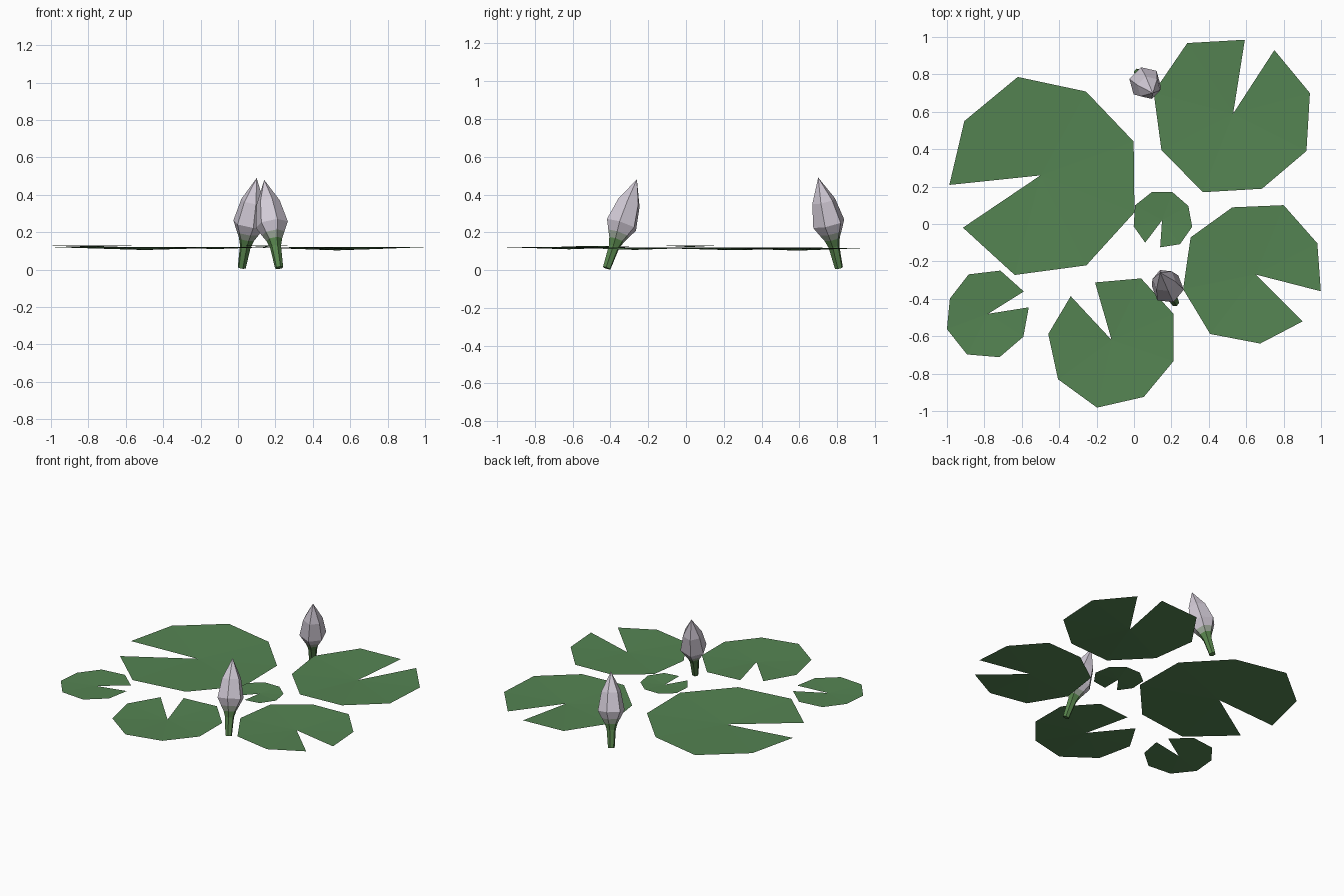
import bpy, bmesh
from math import cos, sin, radians, tau
from mathutils import Vector

cube = bpy.data.objects.get("Cube")
if cube:
    bpy.data.objects.remove(cube, do_unlink=True)


def make_material(name, rgb):
    mat = bpy.data.materials.new(name)
    mat.use_nodes = True
    mat.diffuse_color = (*rgb, 1)
    shader = next(n for n in mat.node_tree.nodes if n.type == "BSDF_PRINCIPLED")
    shader.inputs["Base Color"].default_value = (*rgb, 1)
    return mat


pad_green = make_material("pad green", (0.09, 0.23, 0.085))
stem_green = make_material("stem green", (0.10, 0.24, 0.075))
sepal_sage = make_material("pale sage", (0.36, 0.42, 0.34))
petal_lilac = make_material("petal lilac", (0.64, 0.59, 0.67))


def finish(name, bm, materials):
    mesh = bpy.data.meshes.new(name)
    bm.to_mesh(mesh)
    bm.free()
    for mat in materials:
        mesh.materials.append(mat)
    obj = bpy.data.objects.new(name, mesh)
    bpy.context.collection.objects.link(obj)
    return obj


def lily_pad(name, centre, start, end, radii, low, high):
    """Shallow notched fan: rim radii in hundredths, spread evenly from start to end."""
    bm = bmesh.new()
    hub = bm.verts.new((*centre, low))
    step = (end - start) / (len(radii) - 1)
    rim = []
    for i, r in enumerate(radii):
        a = radians(start + i * step)
        rim.append(bm.verts.new((centre[0] + r / 100 * cos(a),
                                 centre[1] + r / 100 * sin(a), high)))
    for a, b in zip(rim, rim[1:]):
        bm.faces.new((hub, a, b))
    finish(name, bm, [pad_green])


# Floating leaves
lily_pad("large_left_pad", (-0.5, 0.26), 214, 546,
         (50, 55, 54, 54, 53, 51, 54, 50, 49), 0.105, 0.12)
lily_pad("back_pad", (0.53, 0.59), 81, 417,
         (40, 45, 44, 43, 45, 43, 44, 42.5, 40.5), 0.103, 0.118)
lily_pad("right_pad", (0.65, -0.27), -14.4, 315,
         (36, 37, 40, 38, 40, 39.5, 40, 37, 35.5), 0.107, 0.12)
lily_pad("front_pad", (-0.12, -0.62), 133, 466,
         (32, 34, 35.5, 37, 35, 35, 36, 36.5, 32), 0.11, 0.122)
lily_pad("small_left_pad", (-0.78, -0.48), 32, 369,
         (22.5, 24, 23.5, 22, 23.5, 24.5, 24, 22.5, 22), 0.12, 0.128)
lily_pad("small_centre_pad", (0.15, 0.02), -94, 233,
         (14.5, 16, 16.5, 16, 16, 16, 16.5, 15.5, 15), 0.122, 0.13)

# Bud outline: position along the axis, radius, colour slot of the band above it
BUD_PROFILE = ((0, 0.022, 0), (0.24, 0.03, 0), (0.32, 0.043, 1),
               (0.39, 0.062, 2), (0.49, 0.088, 2), (0.74, 0.064, 2))
SIDES = 6


def flower_bud(name, base, tip, turn):
    """Six-sided closed flower on a leaning stem."""
    base, tip = Vector(base), Vector(tip)
    spin = (tip - base).to_track_quat("Z", "Y")
    bm = bmesh.new()
    rings = []
    for t, r, slot in BUD_PROFILE:
        middle = base.lerp(tip, t)
        angles = [radians(turn) + tau * k / SIDES for k in range(SIDES)]
        rings.append([bm.verts.new(middle + spin @ Vector((r * cos(a), r * sin(a), 0)))
                      for a in angles])
    bm.faces.new(rings[0][::-1])
    peak = bm.verts.new(tip)
    for i, ring in enumerate(rings):
        for k in range(SIDES):
            n = (k + 1) % SIDES
            if ring is rings[-1]:
                face = bm.faces.new((ring[k], ring[n], peak))
            else:
                above = rings[i + 1]
                face = bm.faces.new((ring[k], ring[n], above[n], above[k]))
            face.material_index = BUD_PROFILE[i][2]
    finish(name, bm, [stem_green, sepal_sage, petal_lilac])


# Closed flowers leaning toward the middle
flower_bud("back_bud", (0.02, 0.81, 0.01), (0.10, 0.70, 0.49), 10)
flower_bud("front_bud", (0.22, -0.42, 0.01), (0.14, -0.26, 0.48), 25)
